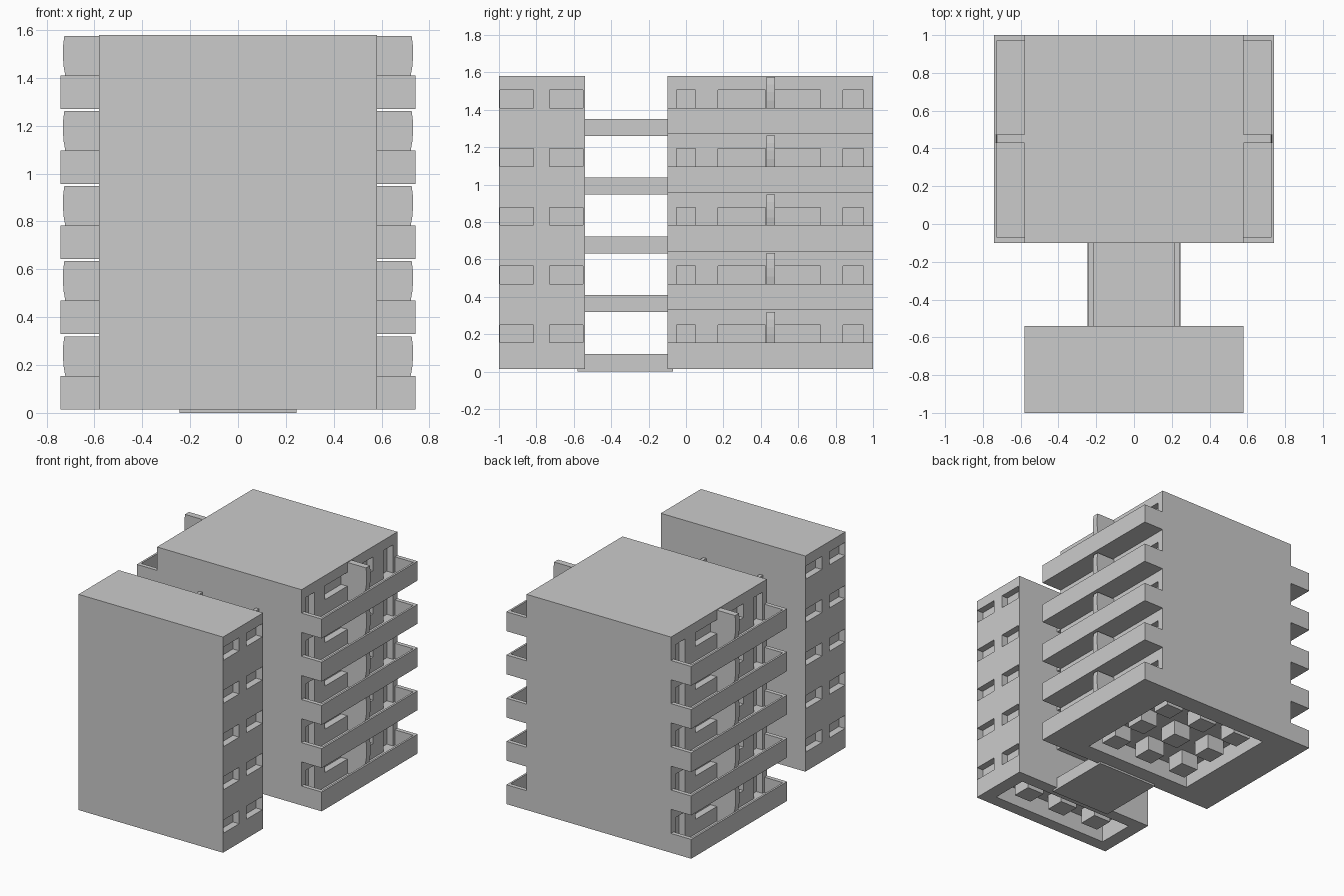
import bpy, bmesh
from mathutils import Matrix

if "Cube" in bpy.data.objects:
    bpy.data.objects.remove(bpy.data.objects["Cube"])

FLOORS = [0.015, 0.33, 0.643, 0.957, 1.27]   # underside of each storey
TOP, BASE, HALF = 1.58, 0.015, 0.58


def boxes(name, items):
    """One mesh made of boxes given as (x0, x1, y0, y1, z0, z1)."""
    bm = bmesh.new()
    for x0, x1, y0, y1, z0, z1 in items:
        m = Matrix.Translation(((x0 + x1) / 2, (y0 + y1) / 2, (z0 + z1) / 2))
        m = m @ Matrix.Diagonal((x1 - x0, y1 - y0, z1 - z0, 1))
        bmesh.ops.create_cube(bm, size=1, matrix=m)
    me = bpy.data.meshes.new(name)
    bm.to_mesh(me)
    bm.free()
    ob = bpy.data.objects.new(name, me)
    bpy.context.collection.objects.link(ob)
    return ob


def carve(ob, items):
    """Subtract boxes from an object and bake the result."""
    cutter = boxes("cutter", items)
    cutter.hide_render = True
    mod = ob.modifiers.new("carve", 'BOOLEAN')
    mod.operation, mod.solver, mod.object = 'DIFFERENCE', 'EXACT', cutter
    dg = bpy.context.evaluated_depsgraph_get()
    me = bpy.data.meshes.new_from_object(ob.evaluated_get(dg))
    ob.modifiers.clear()
    ob.data = me
    bpy.data.objects.remove(cutter)


def both_sides(y0, y1, z0, z1, depth=0.05):
    """Matching recesses in the left and right walls."""
    return [(HALF - depth, HALF + 0.1, y0, y1, z0, z1),
            (-HALF - 0.1, -HALF + depth, y0, y1, z0, z1)]


# front block with side windows and hollow underside
front = boxes("front_block", [(-HALF, HALF, -1, -0.54, BASE, TOP)])
cuts = [(-0.48, 0.48, -0.91, -0.63, -0.1, 0.15)]
for z in FLOORS:
    for y0, y1 in ((-0.995, -0.815), (-0.73, -0.55)):
        cuts += both_sides(y0, y1, z + 0.14, z + 0.235)
carve(front, cuts)

# rear block with balcony doors and windows and hollow underside
rear = boxes("rear_block", [(-HALF, HALF, -0.1, 1, BASE, TOP)])
cuts = [(-0.44, 0.44, 0.04, 0.86, -0.1, 0.15)]
for z in FLOORS:
    for y0, y1 in ((-0.05, 0.05), (0.84, 0.95)):
        cuts += both_sides(y0, y1, z + 0.03, z + 0.235)
    for y0, y1 in ((0.17, 0.425), (0.475, 0.72)):
        cuts += both_sides(y0, y1, z + 0.135, z + 0.235)
carve(rear, cuts)

# foundation piers hanging inside the hollow undersides
r = 0.07
piers = [(x - r, x + r, y - r, y + r, 0.04, 0.15)
         for x in (-0.3, 0, 0.3) for y in (-0.77, 0.17, 0.45, 0.73)]
boxes("foundation_piers", piers)

# balconies: open trays along both sides of the rear block
for s in (1, -1):
    def side(a, b):
        return (a, b) if s > 0 else (-b, -a)
    for z in FLOORS:
        tray = boxes("balcony", [side(HALF, 0.742) + (-0.1, 1, z, z + 0.14)])
        carve(tray, [side(0.5, 0.728) + (-0.07, 0.97, z + 0.03, z + 0.3)])

# balcony dividers with a gently bowed outer edge
profile = [(HALF, 0.03), (0.727, 0.03), (0.722, 0.14), (0.729, 0.18), (0.732, 0.225),
           (0.731, 0.265), (0.726, 0.305), (HALF, 0.305)]
bm = bmesh.new()
for s in (1, -1):
    for z in FLOORS:
        f = bm.faces.new([bm.verts.new((s * x, 0.43, z + h)) for x, h in profile])
        ext = bmesh.ops.extrude_face_region(bm, geom=[f], use_keep_orig=True)
        verts = [g for g in ext["geom"] if isinstance(g, bmesh.types.BMVert)]
        bmesh.ops.translate(bm, verts=verts, vec=(0, 0.045, 0))
bmesh.ops.recalc_face_normals(bm, faces=bm.faces)
me = bpy.data.meshes.new("balcony_dividers")
bm.to_mesh(me)
bm.free()
bpy.context.collection.objects.link(bpy.data.objects.new("balcony_dividers", me))

# linking bridges: a deck with low walls on both edges
for z in FLOORS:
    z0 = z - 0.01
    bridge = boxes("bridge", [(-0.24, 0.24, -0.54, -0.1, z0, z0 + 0.09)])
    carve(bridge, [(-0.215, 0.215, -0.7, 0.1, z0 + 0.025, z0 + 0.3)])

# ground pad under the lowest bridge
boxes("ground_pad", [(-0.245, 0.245, -0.58, -0.07, 0, 0.0145)])
